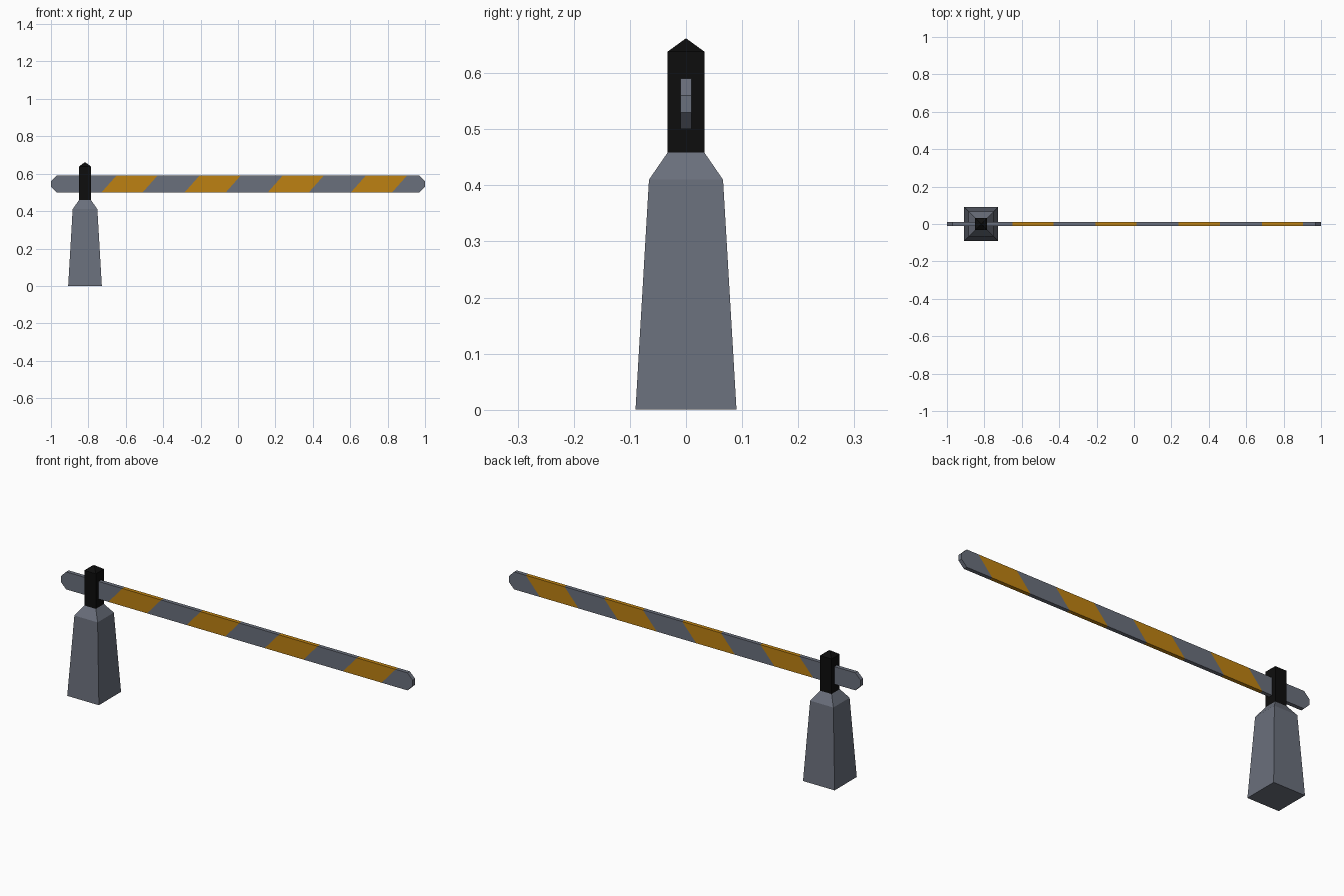
import bpy, bmesh
from mathutils import Vector

if "Cube" in bpy.data.objects:
    bpy.data.objects.remove(bpy.data.objects["Cube"])


def material(name, rgb):
    m = bpy.data.materials.new(name)
    m.diffuse_color = (*rgb, 1)
    m.use_nodes = True
    m.node_tree.nodes["Principled BSDF"].inputs["Base Color"].default_value = m.diffuse_color
    return m


GREY = material("steel grey", (0.144, 0.16, 0.20))
AMBER = material("amber", (0.51, 0.22, 0.006))
BLACK = material("black", (0.004, 0.004, 0.004))
POST_X = -0.818


def finish(name, bm, mats):
    bmesh.ops.recalc_face_normals(bm, faces=bm.faces)
    me = bpy.data.meshes.new(name)
    bm.to_mesh(me)
    bm.free()
    for m in mats:
        me.materials.append(m)
    ob = bpy.data.objects.new(name, me)
    bpy.context.collection.objects.link(ob)
    return ob


def square_loft(name, sections, mat):
    """Stack of square rings (half width, z); half width 0 closes to a point."""
    bm = bmesh.new()
    prev = None
    for h, z in sections:
        if h == 0:
            tip = bm.verts.new((POST_X, 0, z))
            for i in range(4):
                bm.faces.new((prev[i], prev[(i + 1) % 4], tip))
            prev = None
            break
        ring = [bm.verts.new((POST_X + sx * h, sy * h, z))
                for sx, sy in ((-1, -1), (1, -1), (1, 1), (-1, 1))]
        if prev is None:
            bm.faces.new(ring[::-1])
        else:
            for i in range(4):
                j = (i + 1) % 4
                bm.faces.new((prev[i], prev[j], ring[j], ring[i]))
        prev = ring
    if prev:
        bm.faces.new(prev)
    return finish(name, bm, [mat])


# Tapered pedestal and pointed bracket
square_loft("pedestal", [(0.09, 0), (0.066, 0.41), (0.033, 0.458)], GREY)
square_loft("bracket", [(0.033, 0.458), (0.033, 0.638), (0, 0.662)], BLACK)

# Barrier arm: flat bar with chamfered ends
Z0, Z1, C, HY = 0.50, 0.59, 0.03, 0.01
outline = [(-1, Z0 + C), (-1 + C, Z0), (1 - C, Z0), (1, Z0 + C),
           (1, Z1 - C), (1 - C, Z1), (-1 + C, Z1), (-1, Z1 - C)]
bm = bmesh.new()
face = bm.faces.new([bm.verts.new((x, -HY, z)) for x, z in outline])
ext = bmesh.ops.extrude_face_region(bm, geom=[face], use_keep_orig=True)
bmesh.ops.translate(bm, vec=(0, 2 * HY, 0),
                    verts=[v for v in ext["geom"] if isinstance(v, bmesh.types.BMVert)])

# Slanted amber stripes cut into the arm
START, PITCH, WIDTH, SLOPE = -0.73, 0.4445, 0.22, 0.08 / 0.09
for i in range(4):
    for x in (START + i * PITCH, START + i * PITCH + WIDTH):
        bmesh.ops.bisect_plane(bm, geom=bm.verts[:] + bm.edges[:] + bm.faces[:],
                               plane_co=(x, 0, Z0),
                               plane_no=Vector((1, 0, -SLOPE)).normalized())
for f in bm.faces:
    c = f.calc_center_median()
    s = c.x - SLOPE * (c.z - Z0) - START
    f.material_index = int(0 < s < 4 * PITCH and s % PITCH < WIDTH)
finish("barrier_arm", bm, [GREY, AMBER])
